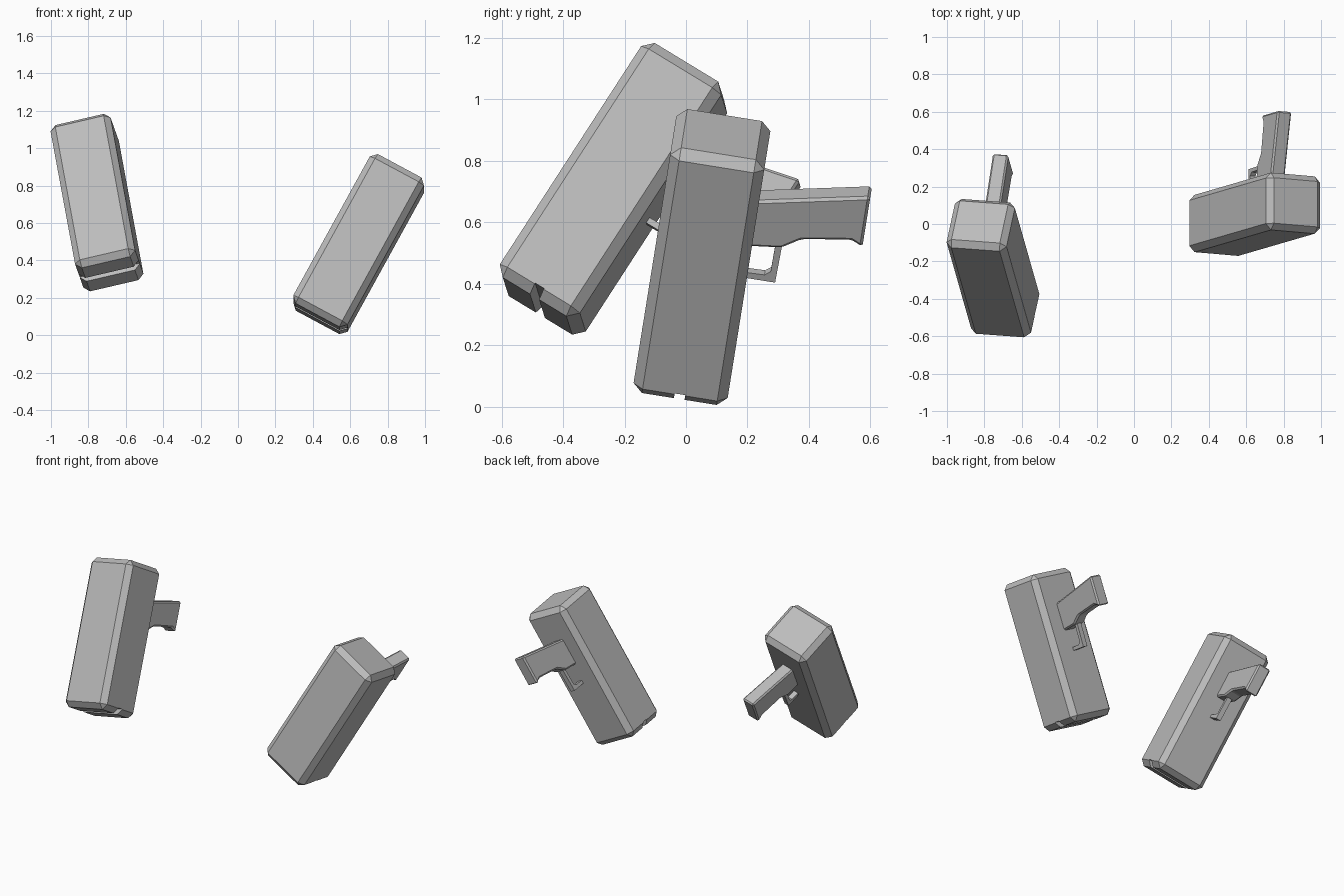
import bpy, bmesh
from mathutils import Matrix, Vector

old = bpy.data.objects.get("Cube")
if old:
    bpy.data.objects.remove(old, do_unlink=True)

grey = bpy.data.materials.new("mid_grey")
grey.use_nodes = True
COLOUR = (0.5, 0.5, 0.5, 1)
grey.diffuse_color = COLOUR
grey.node_tree.nodes["Principled BSDF"].inputs["Base Color"].default_value = COLOUR

# Local frame: x = width, y = towards the muzzle, z = towards the grip end
WIDTH, LENGTH, HEIGHT, CHAMFER = 0.33, 0.92, 0.31, 0.032


def finish(name, bm):
    bmesh.ops.recalc_face_normals(bm, faces=bm.faces)
    mesh = bpy.data.meshes.new(name)
    bm.to_mesh(mesh)
    bm.free()
    mesh.materials.append(grey)
    obj = bpy.data.objects.new(name, mesh)
    bpy.context.collection.objects.link(obj)
    return obj


def chamfer(bm, size):
    bmesh.ops.bevel(bm, geom=bm.edges[:], offset=size, segments=1,
                    affect='EDGES', clamp_overlap=True)


def box(name, size, centre=(0, 0, 0), bevel=0):
    bm = bmesh.new()
    bmesh.ops.create_cube(bm, size=1)
    bmesh.ops.scale(bm, vec=size, verts=bm.verts)
    bmesh.ops.translate(bm, vec=centre, verts=bm.verts)
    if bevel:
        chamfer(bm, bevel)
    return finish(name, bm)


def plate(name, outline, width, bevel=0):
    """Extrude a side outline of (y, z) points across the width."""
    bm = bmesh.new()
    face = bm.faces.new([bm.verts.new((-width / 2, y, z)) for y, z in outline])
    side = bmesh.ops.extrude_face_region(bm, geom=[face])
    moved = [v for v in side["geom"] if isinstance(v, bmesh.types.BMVert)]
    bmesh.ops.translate(bm, vec=(width, 0, 0), verts=moved)
    bmesh.ops.recalc_face_normals(bm, faces=bm.faces)
    if bevel:
        chamfer(bm, bevel)
    return finish(name, bm)


def build_tool(side, centre, muzzle, down):
    # Chamfered block with a groove across the muzzle end
    body = box(side + "_body", (WIDTH, LENGTH, HEIGHT), bevel=CHAMFER)
    cutter = box("groove_cutter", (1, 0.07, 0.035), (0, LENGTH / 2, 0))
    cutter.hide_render = True
    cut = body.modifiers.new("groove", 'BOOLEAN')
    cut.operation = 'DIFFERENCE'
    cut.solver = 'EXACT'
    cut.object = cutter
    bpy.context.view_layer.objects.active = body
    bpy.ops.object.modifier_apply(modifier=cut.name)
    bpy.data.objects.remove(cutter, do_unlink=True)

    # Raked grip with a flared heel
    grip = plate(side + "_grip", [
        (-0.255, 0.13), (-0.34, 0.51), (-0.15, 0.51), (-0.17, 0.47),
        (-0.142, 0.31), (-0.1, 0.25), (-0.085, 0.13)], 0.085, 0.009)

    # Hooked trigger guard running from the grip back to the body
    guard = plate(side + "_trigger_guard", [
        (-0.12, 0.252), (0.042, 0.248), (0.042, 0.14), (0.022, 0.14),
        (0.02, 0.21), (0.005, 0.228), (-0.12, 0.23)], 0.032)

    # Pose the whole tool
    y = Vector(muzzle).normalized()
    x = y.cross(Vector(down)).normalized()
    z = x.cross(y)
    pose = Matrix((x, y, z)).transposed().to_4x4()
    pose.translation = centre
    for part in (body, grip, guard):
        part.matrix_world = pose


build_tool("left", (0.645, 0.052, 0.487), (-0.478, -0.139, -0.868), (0, 0.987, -0.158))
build_tool("right", (-0.754, -0.236, 0.709), (0.153, -0.537, -0.829), (0.179, 0.848, -0.499))
